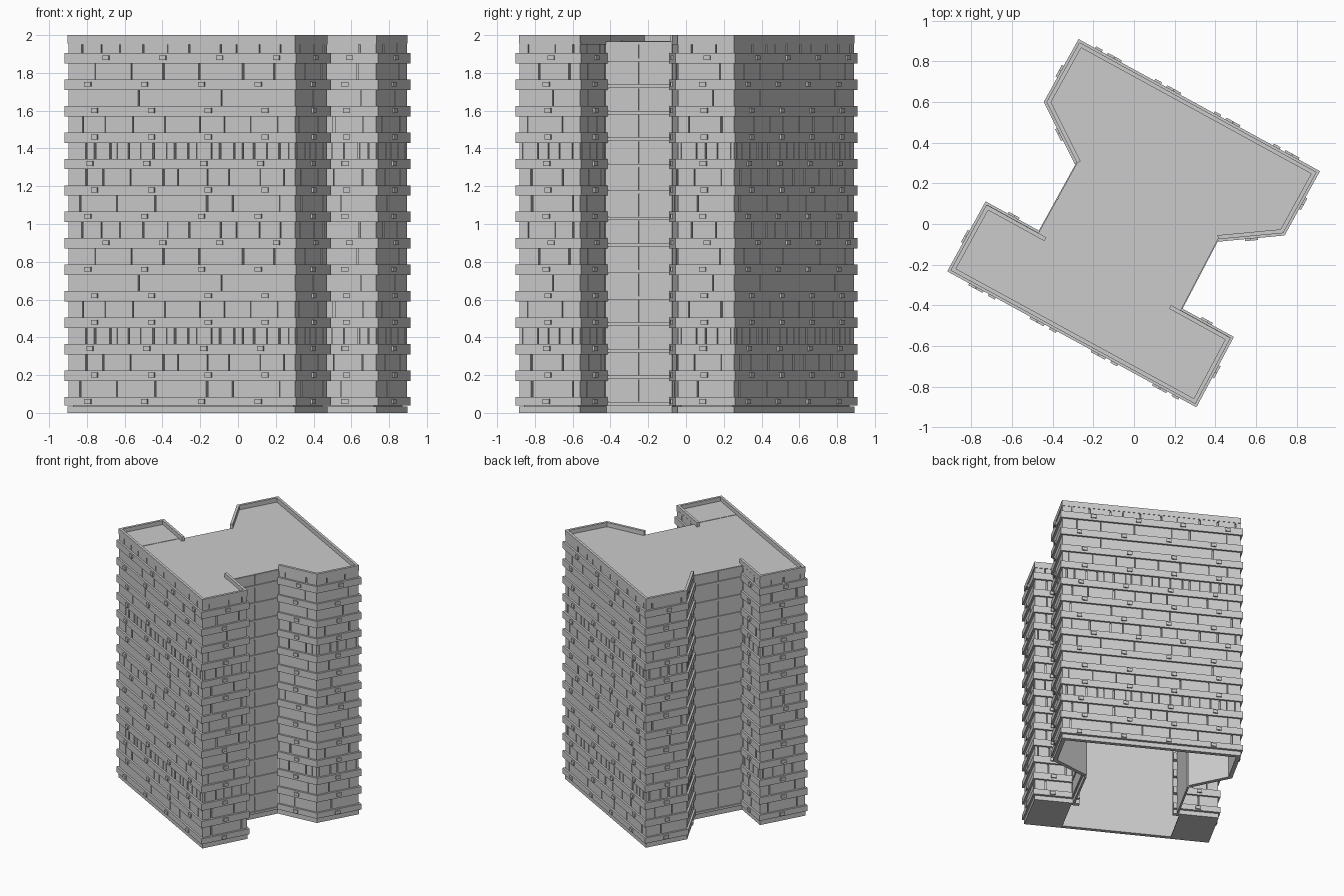
import bpy, bmesh, random
from mathutils import Vector

if "Cube" in bpy.data.objects:
    bpy.data.objects.remove(bpy.data.objects["Cube"])

random.seed(7)
V = lambda x, y: Vector((x, y))
A, B, C, D = V(-.268, .893), V(.898, .255), V(.733, -.045), V(.413, -.075)
E, F, G, H = V(.23, -.425), V(.475, -.56), V(.302, -.885), V(-.902, -.228)
I, J, K, L = V(-.725, .095), V(-.47, -.045), V(-.28, .30), V(-.43, .60)
E_in, J_in = E + (E - F).normalized() * .055, J + (J - I).normalized() * .045
FLOORS, STEP = 14, .14
back_block = [D, C, B, A, L, K]           # counter-clockwise facade runs
front_block = [J_in, I, H, G, F, E_in]
recesses = [[E, D], [K, J]]
band_z = [.06 + STEP * i for i in range(FLOORS)]


def normal(a, b):
    d = (b - a).normalized()
    return Vector((d.y, -d.x))


def offset(chain, dist):
    """Mitred parallel copy of an open run; positive is outward."""
    out = []
    for i, p in enumerate(chain):
        ns = []
        if i > 0:
            ns.append(normal(chain[i - 1], p))
        if i < len(chain) - 1:
            ns.append(normal(p, chain[i + 1]))
        m = sum(ns, Vector((0, 0))).normalized()
        out.append(p + m * (dist / m.dot(ns[0])))
    return out


def prism(bm, pts, z0, z1):
    lo = [bm.verts.new((p.x, p.y, z0)) for p in pts]
    hi = [bm.verts.new((p.x, p.y, z1)) for p in pts]
    bm.faces.new(lo[::-1])
    bm.faces.new(hi)
    for i in range(len(pts)):
        j = (i + 1) % len(pts)
        bm.faces.new((lo[i], lo[j], hi[j], hi[i]))


def run(bm, chain, inner, outer, z0, z1):
    """Solid strip following a run of walls."""
    a, b = offset(chain, inner), offset(chain, outer)
    for i in range(len(chain) - 1):
        prism(bm, [b[i], b[i + 1], a[i + 1], a[i]], z0, z1)


def block(bm, a, b, s0, s1, inner, outer, z0, z1):
    """Box on wall a-b between distances s0 and s1."""
    d, n = (b - a).normalized(), normal(a, b)
    prism(bm, [a + d * s0 + n * outer, a + d * s1 + n * outer,
               a + d * s1 + n * inner, a + d * s0 + n * inner], z0, z1)


def finish(name, bm):
    bmesh.ops.recalc_face_normals(bm, faces=bm.faces)
    me = bpy.data.meshes.new(name)
    bm.to_mesh(me)
    bm.free()
    bpy.context.collection.objects.link(bpy.data.objects.new(name, me))


# inner wall, base course, floor bands and parapet
wall, bands, parapet = bmesh.new(), bmesh.new(), bmesh.new()
for chain in (back_block, front_block):
    run(wall, chain, -.03, -.02, 0, 1.965)
    run(wall, chain, -.02, 0, 0, .035)
    run(parapet, chain, -.02, 0, 1.955, 2)
    for z in band_z:
        run(bands, chain, -.02, .012, z - (.02 if z < .1 else .03), z + .025)
finish("inner_wall", wall)
finish("floor_bands", bands)
finish("parapet", parapet)

# infill panels with dark joints; the joint pattern repeats every 7 floors
panels, units = bmesh.new(), bmesh.new()
joints = [6, 9, 20, 8, 2, 6, 10]
shift = [-.03, 0, -.02, 0, 0, -.03, .05]
walls = [(c[i], c[i + 1]) for c in ([D, C, B, A, L, K], [J, I, H, G, F, E])
         for i in range(5)]
for a, b in walls:
    length = (b - a).length
    pattern = []
    for count in joints:
        n = max(1, round(count * length / 1.37))
        pattern.append([(length * (k + random.uniform(.25, .75)) / n,
                         random.uniform(.003, .012)) for k in range(n)])
    for f, z in enumerate(band_z):
        top = min(z + STEP - .03, 1.955)
        s = .003
        for c, gap in pattern[f % 7] + [(length - .003, 0)]:
            if c - s > .015:
                block(panels, a, b, s, c, -.02, -.003, z + .025, top)
                s = c + gap
        # small outdoor units on the bands
        m = max(1, round(length / .34))
        for k in range(m):
            t = length * ((k + .5) / m + shift[f % 7])
            block(units, a, b, t - .019, t + .019, 0, .022, z - .012, z + .013)
finish("wall_panels", panels)
finish("outdoor_units", units)

# plain recessed walls between the blocks, with thin floor edges
recess = bmesh.new()
for a, b in recesses:
    length = (b - a).length
    block(recess, a, b, 0, length, -.02, -.006, 0, 1.96)
    for z in band_z:
        for s0, s1 in ((0, length / 2 - .003), (length / 2 + .003, length)):
            block(recess, a, b, s0, s1, -.006, 0, z, min(z + STEP - .022, 1.96))
        block(recess, a, b, 0, length, -.006, .004, z - .02, z - .002)
finish("recess_walls", recess)

# roof slab, slightly raised wing roofs and wing floors
left_wing = [J, I, H, H + (G - H) * .21]
right_wing = [E, G + (H - G) * .205, G, F]
outline = [D, C, B, A, L, K, J, I, H, G, F, E]
roof, wings, base = bmesh.new(), bmesh.new(), bmesh.new()
prism(roof, [p * .995 for p in outline], 1.95, 1.965)
for wing in (left_wing, right_wing):
    mid = sum(wing, Vector((0, 0))) / 4
    shape = [mid + (p - mid) * .98 for p in wing]
    prism(wings, shape, 1.95, 1.968)
    prism(base, shape, 0, .01)
finish("roof", roof)
finish("wing_roofs", wings)
finish("wing_floors", base)
